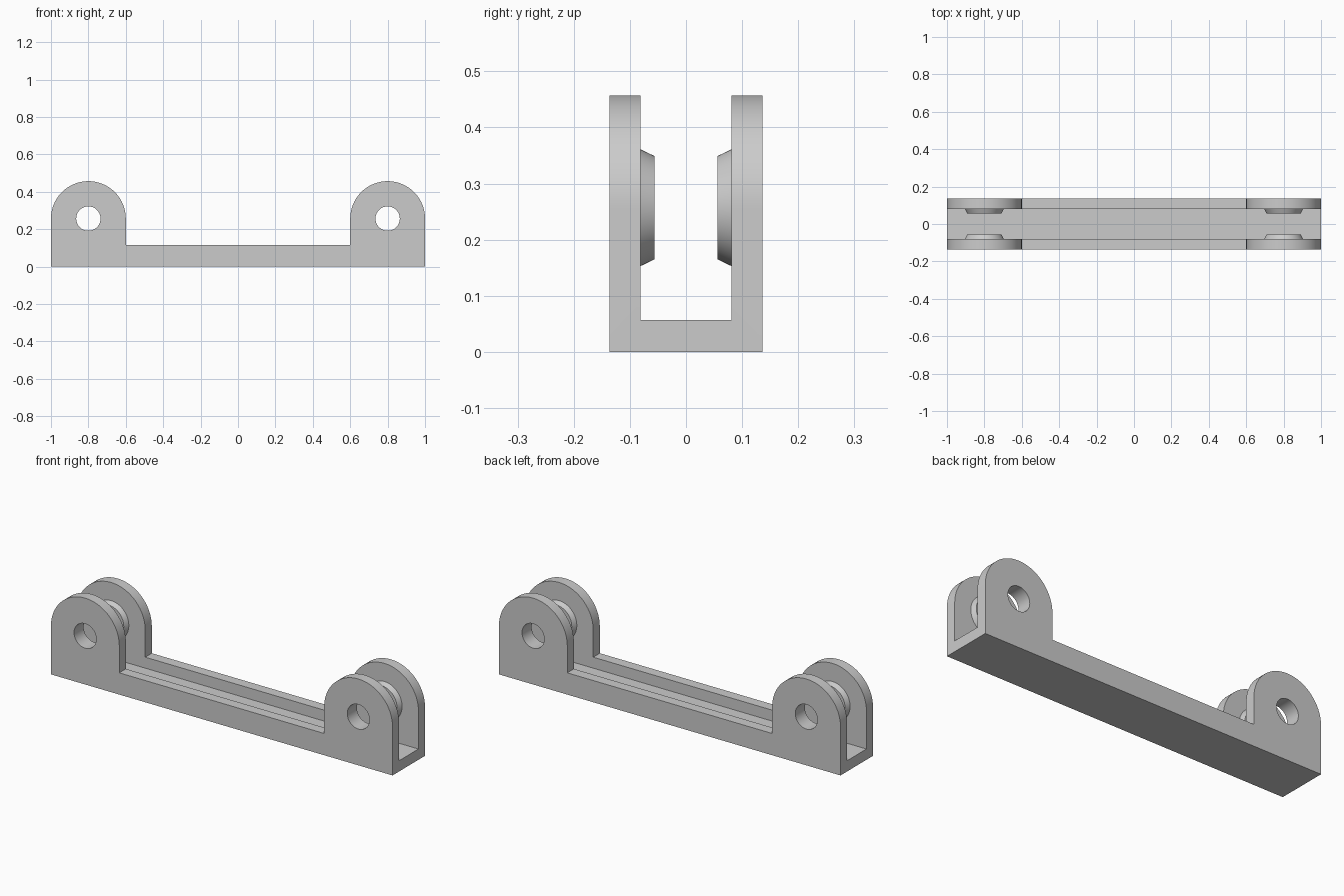
import bpy, bmesh
from math import pi, cos, sin, radians
from mathutils import Matrix

HALF_LEN, HALF_WIDTH = 1.0, 0.136
RAIL_TOP, FLOOR_TOP, CHANNEL = 0.115, 0.057, 0.081
LUG_X, LUG_Z, LUG_R = 0.8, 0.257, 0.2
HOLE_R, BOSS_BASE, BOSS_TIP, BOSS_Y = 0.065, 0.104, 0.092, 0.056

if "Cube" in bpy.data.objects:
    bpy.data.objects.remove(bpy.data.objects["Cube"])

grey = bpy.data.materials.new("plain grey")
grey.use_nodes = True
grey.diffuse_color = (0.6, 0.6, 0.6, 1)
grey.node_tree.nodes["Principled BSDF"].inputs["Base Color"].default_value = grey.diffuse_color


def finish(bm, name):
    bmesh.ops.recalc_face_normals(bm, faces=bm.faces)
    mesh = bpy.data.meshes.new(name)
    bm.to_mesh(mesh)
    bm.free()
    mesh.materials.append(grey)
    obj = bpy.data.objects.new(name, mesh)
    bpy.context.collection.objects.link(obj)
    return obj


def cone_along_y(name, x, y0, y1, r0, r1):
    """Round solid along y, radius r0 at y0 and r1 at y1."""
    bm = bmesh.new()
    bmesh.ops.create_cone(bm, cap_ends=True, segments=64, radius1=r0, radius2=r1, depth=abs(y1 - y0))
    turn = -pi / 2 if y1 > y0 else pi / 2
    bm.transform(Matrix.Translation((x, (y0 + y1) / 2, LUG_Z)) @ Matrix.Rotation(turn, 4, "X"))
    return finish(bm, name)


def combine(target, tool, operation):
    """Apply a boolean and discard the tool."""
    tool.hide_render = True
    mod = target.modifiers.new(operation, "BOOLEAN")
    mod.object, mod.operation, mod.solver = tool, operation, "EXACT"
    bpy.context.view_layer.objects.active = target
    bpy.ops.object.modifier_apply(modifier=mod.name)
    bpy.data.objects.remove(tool)


# Bracket silhouette: low rail with a round-topped lug at each end
def arch(x):
    return [(x + LUG_R * cos(pi * i / 48), LUG_Z + LUG_R * sin(pi * i / 48)) for i in range(49)]


inner = LUG_X - LUG_R
outline = ([(-HALF_LEN, 0), (HALF_LEN, 0)] + arch(LUG_X)
           + [(inner, RAIL_TOP), (-inner, RAIL_TOP)] + arch(-LUG_X))
bm = bmesh.new()
face = bm.faces.new([bm.verts.new((x, -HALF_WIDTH, z)) for x, z in outline])
sweep = bmesh.ops.extrude_face_region(bm, geom=[face])
bmesh.ops.translate(bm, vec=(0, 2 * HALF_WIDTH, 0),
                    verts=[v for v in sweep["geom"] if isinstance(v, bmesh.types.BMVert)])
body = finish(bm, "channel_bracket")

# Open channel along the full length
bm = bmesh.new()
bmesh.ops.create_cube(bm, size=1)
bm.transform(Matrix.Translation((0, 0, FLOOR_TOP + 0.5)) @ Matrix.Diagonal((3, 2 * CHANNEL, 1, 1)))
combine(body, finish(bm, "channel_cutter"), "DIFFERENCE")

# Tapered bosses inside the lugs, then the pin holes through them
slope = (BOSS_BASE - BOSS_TIP) / (CHANNEL - BOSS_Y)
root = 0.02
for x in (-LUG_X, LUG_X):
    for side in (-1, 1):
        boss = cone_along_y("boss", x, side * (CHANNEL + root), side * BOSS_Y,
                            BOSS_BASE + slope * root, BOSS_TIP)
        combine(body, boss, "UNION")
    combine(body, cone_along_y("hole_cutter", x, -0.3, 0.3, HOLE_R, HOLE_R), "DIFFERENCE")

# Smooth the round surfaces, keep the edges crisp
bpy.ops.object.select_all(action="DESELECT")
body.select_set(True)
bpy.context.view_layer.objects.active = body
bpy.ops.object.shade_smooth_by_angle(angle=radians(20))
